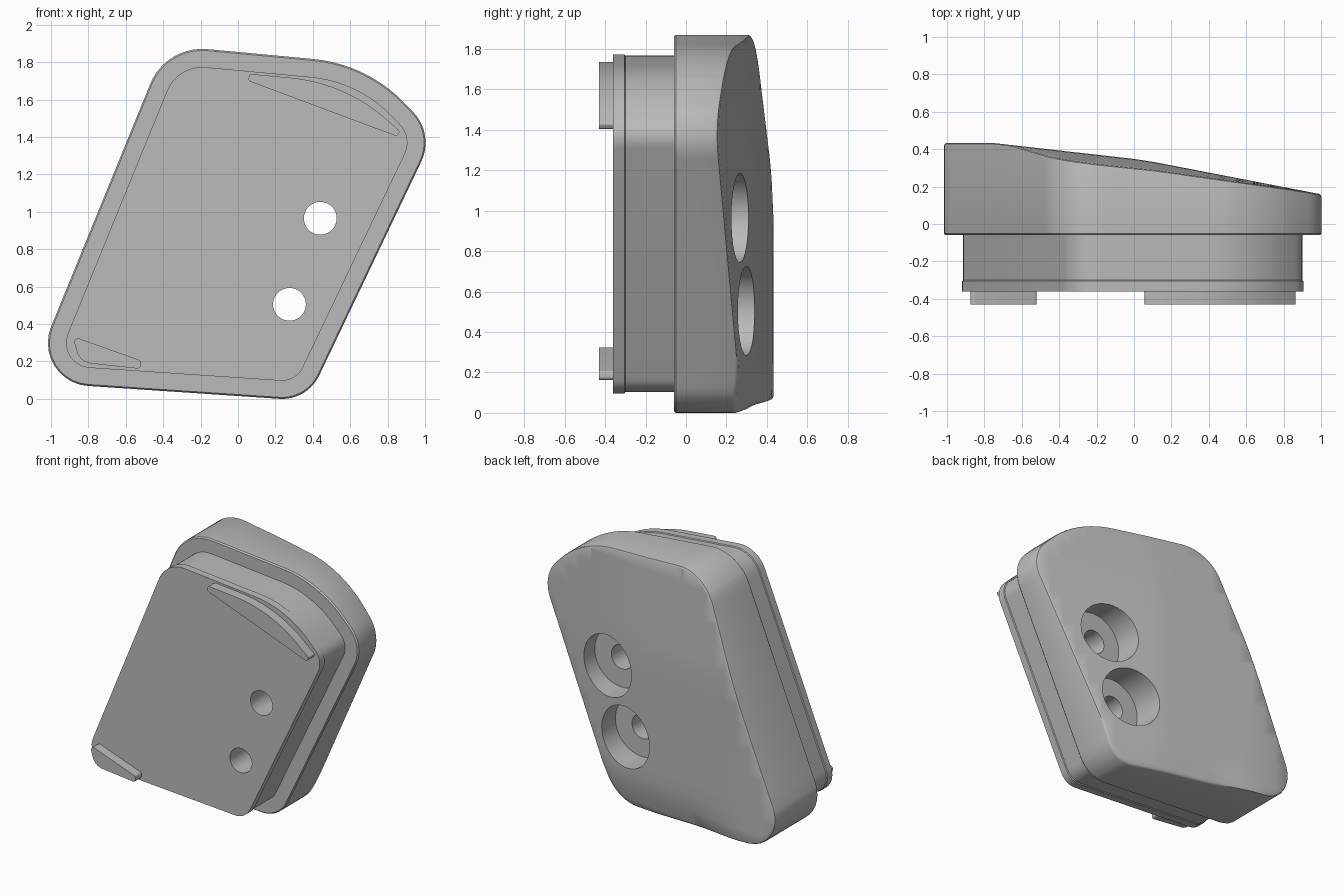
import bpy, bmesh, math
from mathutils import Vector

cube = bpy.data.objects.get("Cube")
if cube:
    bpy.data.objects.remove(cube, do_unlink=True)

grey = bpy.data.materials.new("plain grey")
grey.use_nodes = True
COLOUR = (0.5, 0.5, 0.5, 1)
grey.diffuse_color = COLOUR
grey.node_tree.nodes["Principled BSDF"].inputs["Base Color"].default_value = COLOUR


def rounded(corners, steps=10):
    """Counter-clockwise (x, z) outline from corners given as (x, z, radius)."""
    out = []
    n = len(corners)
    for i, (x, z, r) in enumerate(corners):
        p = Vector((x, z))
        a = (Vector(corners[i - 1][:2]) - p).normalized()
        b = (Vector(corners[(i + 1) % n][:2]) - p).normalized()
        half = a.angle(b) / 2
        centre = p + (a + b).normalized() * r / math.sin(half)
        t = r / math.tan(half)
        start, end = p + a * t - centre, p + b * t - centre
        sweep = math.pi - 2 * half
        for k in range(steps + 1):
            f = k / steps
            out.append(centre + (start * math.sin((1 - f) * sweep)
                                 + end * math.sin(f * sweep)) / math.sin(sweep))
    return out


def circle(x, z, r, n=48):
    return [Vector((x + r * math.cos(math.tau * i / n),
                    z + r * math.sin(math.tau * i / n))) for i in range(n)]


def inset(outline, d):
    out = []
    for i, p in enumerate(outline):
        e1 = (p - outline[i - 1]).normalized()
        e2 = (outline[(i + 1) % len(outline)] - p).normalized()
        n1, n2 = Vector((-e1.y, e1.x)), Vector((-e2.y, e2.x))
        out.append(p + (n1 + n2) * d / (1 + n1.dot(n2)))
    return out


def clamp(v):
    return max(0.0, min(1.0, v))


def back_y(x, z):
    """Sloped back surface, falling off towards the top and bottom edges."""
    y = min(0.433, 0.348 - 0.113 * x, 0.352 - 0.193 * x)
    y -= 0.075 * max(0, z - 1.2) * clamp(1 - x)
    f = clamp((x + 0.75) / 0.45)
    return y - 0.25 * max(0, 0.2 - z) * f * f * (3 - 2 * f)


def loft(name, outline, rings, sloped=False):
    """Solid along y; rings are (inset, y). Sloped: y near 1 follows the back."""
    bm = bmesh.new()
    loops = [[bm.verts.new((p.x, y, p.y)) for p in inset(outline, d)]
             for d, y in rings]
    n = len(outline)
    for a, b in zip(loops, loops[1:]):
        for i in range(n):
            j = (i + 1) % n
            bm.faces.new((a[i], a[j], b[j], b[i]))
    bm.faces.new(loops[0])
    bm.faces.new(loops[-1])
    if sloped:
        for k in range(-9, 10):
            for axis, pos in ((0, k * 0.1 + 0.003), (2, 0.953 + k * 0.1)):
                co, no = Vector(), Vector()
                co[axis], no[axis] = pos, 1
                bmesh.ops.bisect_plane(bm, geom=bm.verts[:] + bm.edges[:] + bm.faces[:],
                                       dist=1e-4, plane_co=co, plane_no=no)
        for v in bm.verts:
            if v.co.y > 0.5:
                v.co.y += back_y(v.co.x, v.co.z) - 1
    bmesh.ops.recalc_face_normals(bm, faces=bm.faces)
    mesh = bpy.data.meshes.new(name)
    bm.to_mesh(mesh)
    bm.free()
    mesh.materials.append(grey)
    obj = bpy.data.objects.new(name, mesh)
    bpy.context.collection.objects.link(obj)
    return obj


def activate(obj):
    bpy.ops.object.select_all(action='DESELECT')
    obj.select_set(True)
    bpy.context.view_layer.objects.active = obj


# Skewed outline shared by the cover and the plug
outline = rounded([(-1.12, 0.09, 0.23), (0.37, -0.01, 0.22), (1.05, 1.415, 0.235),
                   (0.69, 1.79, 0.78), (-0.385, 1.89, 0.3)])
cover = loft("cover_body", outline,
             [(0.008, -0.06), (0, -0.05), (0, 0.985), (0.004, 0.995), (0.014, 1)], True)
plug = loft("front_plug", outline,
            [(0.103, -0.06), (0.103, -0.3), (0.097, -0.305), (0.097, -0.36)])

# Raised pads on the plug face
upper = rounded([(0.055, 1.70, 0.015), (0.85, 1.403, 0.012), (0.867, 1.43, 0.012),
                 (0.57, 1.69, 0.9), (0.06, 1.737, 0.012)])
lower = rounded([(-0.845, 0.195, 0.09), (-0.52, 0.16, 0.018),
                 (-0.52, 0.205, 0.018), (-0.885, 0.335, 0.02)])
pads = [loft(name, shape, [(0, -0.36), (0, -0.43)])
        for name, shape in (("upper_pad", upper), ("lower_pad", lower))]

# Two counterbored screw holes through cover and plug
for x, z in ((0.44, 0.965), (0.275, 0.505)):
    cutter = loft("hole_cutter", circle(x, z, 0.22),
                  [(0.132, -0.6), (0.132, 0.1), (0, 0.1), (0, 0.7)])
    cutter.hide_render = True
    for part in (cover, plug):
        activate(part)
        mod = part.modifiers.new("hole", 'BOOLEAN')
        mod.operation, mod.solver, mod.object = 'DIFFERENCE', 'EXACT', cutter
        bpy.ops.object.modifier_apply(modifier=mod.name)
    bpy.data.objects.remove(cutter, do_unlink=True)

for part in [cover, plug] + pads:
    activate(part)
    bpy.ops.object.shade_smooth_by_angle(angle=math.radians(35))
